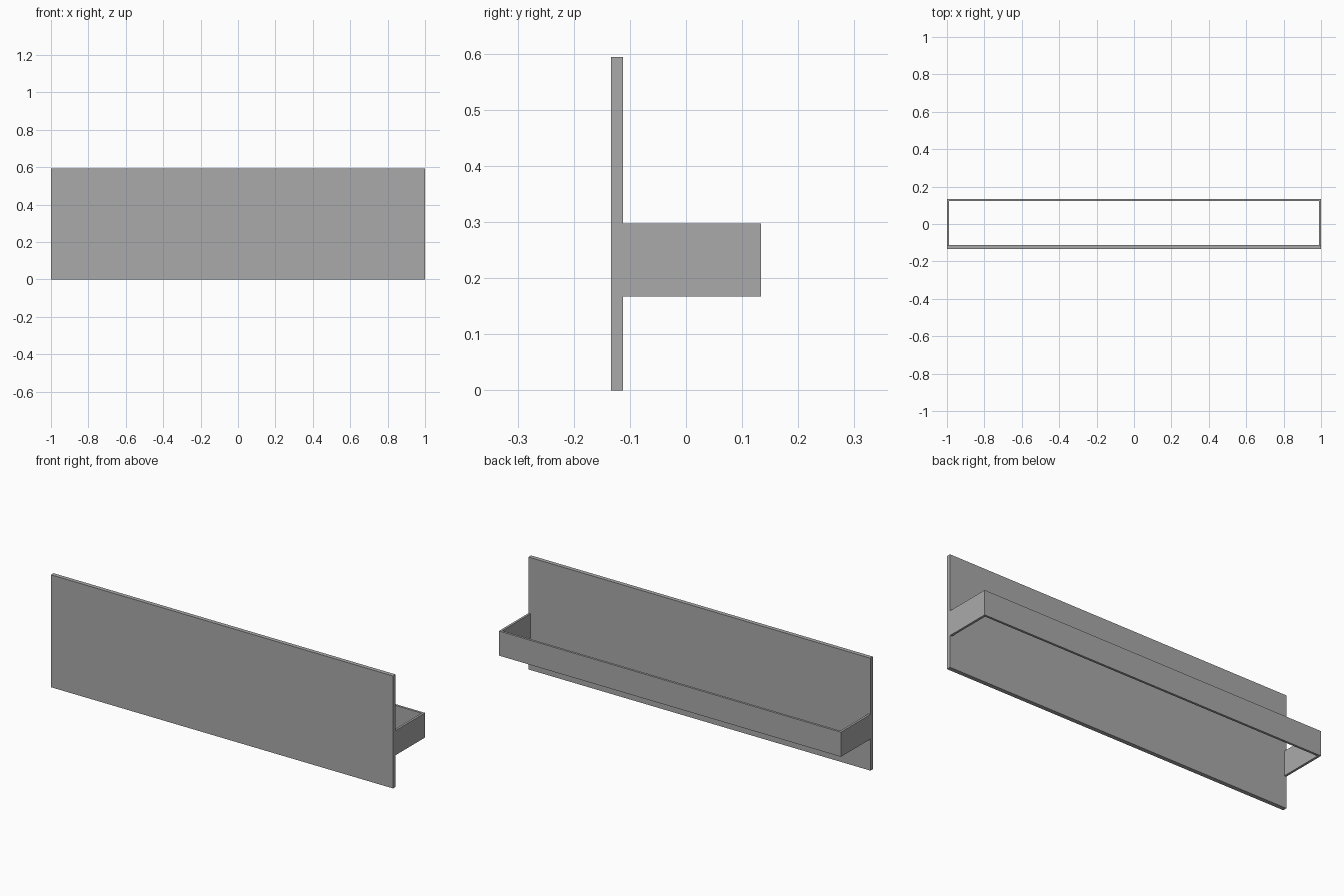
import bpy
import bmesh
from mathutils import Matrix, Vector

cube = bpy.data.objects.get("Cube")
if cube:
    bpy.data.objects.remove(cube, do_unlink=True)

grey = bpy.data.materials.new("mid grey")
grey.use_nodes = True
colour = (0.4, 0.4, 0.4, 1)
grey.diffuse_color = colour
grey.node_tree.nodes["Principled BSDF"].inputs["Base Color"].default_value = colour


def box(name, low, high):
    """Box between two opposite corners."""
    low, high = Vector(low), Vector(high)
    bm = bmesh.new()
    bmesh.ops.create_cube(bm, size=1, matrix=Matrix.Translation((low + high) / 2)
                          @ Matrix.Diagonal((high - low).to_4d()))
    mesh = bpy.data.meshes.new(name)
    bm.to_mesh(mesh)
    bm.free()
    mesh.materials.append(grey)
    obj = bpy.data.objects.new(name, mesh)
    bpy.context.collection.objects.link(obj)
    return obj


half_width, half_depth, height = 1.0, 0.134, 0.594
panel_back = -0.112
bottom, top = 0.167, 0.297
wall = 0.012

# Tall front panel
box("front_panel", (-half_width, -half_depth, 0), (half_width, panel_back, height))

# Open tray rim behind the panel: two ends and a long rail
box("left_end", (half_width - wall, panel_back, bottom), (half_width, half_depth - wall, top))
box("right_end", (-half_width, panel_back, bottom), (wall - half_width, half_depth - wall, top))
box("back_rail", (-half_width, half_depth - wall, bottom), (half_width, half_depth, top))
